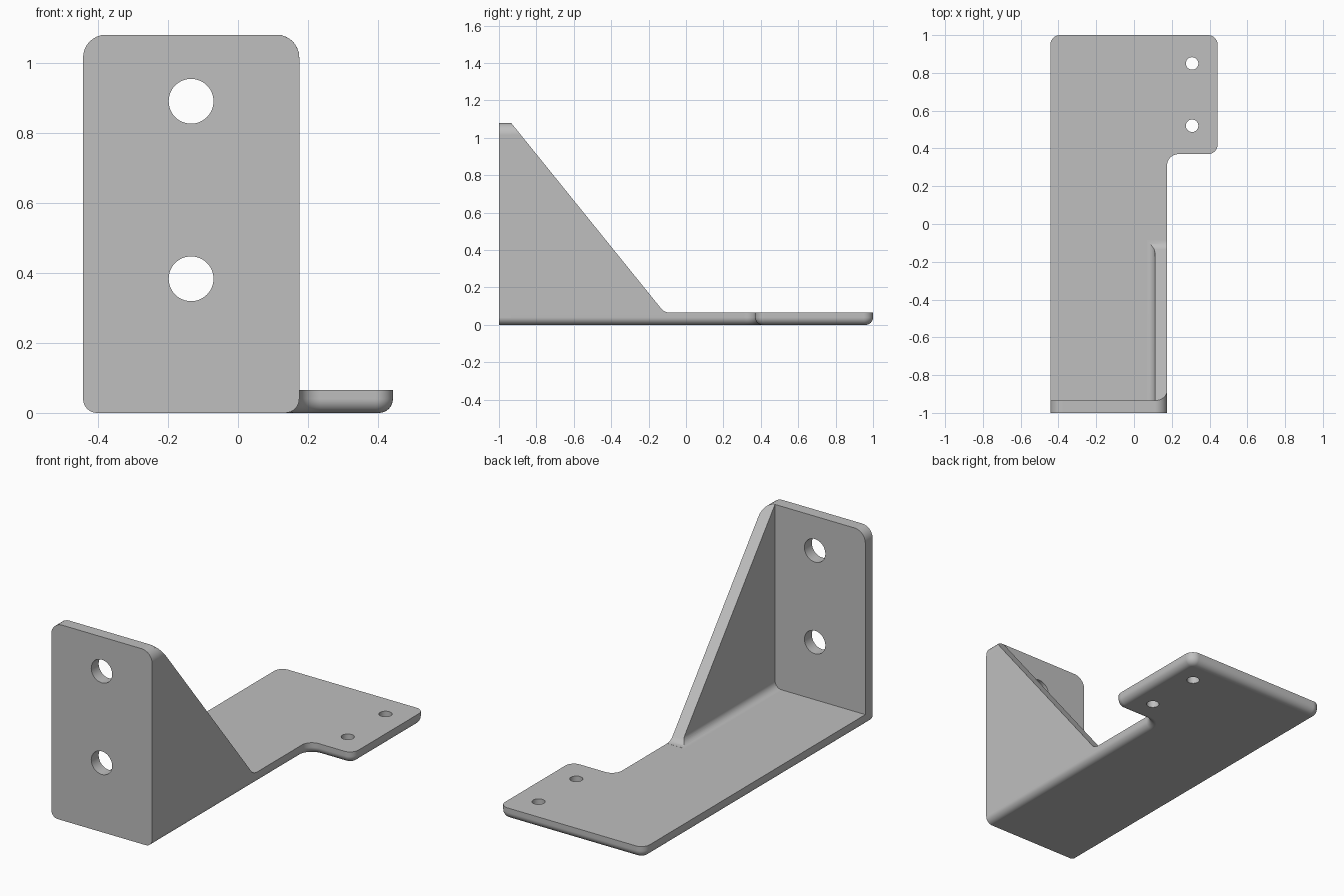
import bpy, bmesh, math
from mathutils import Vector

if "Cube" in bpy.data.objects:
    bpy.data.objects.remove(bpy.data.objects["Cube"])

T = 0.065                     # plate thickness
LEFT, RIGHT, FOOT = -0.4425, 0.175, 0.4425
TOP, INNER = 1.08, -1 + T     # bracket height, inner face of the wall
R = 0.04                      # rounding of the underside

steel = bpy.data.materials.new("grey metal")
steel.diffuse_color = (0.52, 0.52, 0.52, 1)
steel.use_nodes = True
steel.node_tree.nodes["Principled BSDF"].inputs["Base Color"].default_value = steel.diffuse_color


def rounded(corners, n=8):
    """2D outline from (u, v, radius) corners."""
    pts = []
    for i, (u, v, r) in enumerate(corners):
        p = Vector((u, v))
        if r == 0:
            pts.append(p)
            continue
        a = (Vector(corners[i - 1][:2]) - p).normalized()
        b = (Vector(corners[(i + 1) % len(corners)][:2]) - p).normalized()
        half = a.angle(b) / 2
        c = p + (a + b).normalized() * r / math.sin(half)
        s, e = p + a * r / math.tan(half) - c, p + b * r / math.tan(half) - c
        a0 = math.atan2(s.y, s.x)
        turn = (math.atan2(e.y, e.x) - a0 + math.pi) % (2 * math.pi) - math.pi
        for k in range(n + 1):
            t = a0 + turn * k / n
            pts.append(c + r * Vector((math.cos(t), math.sin(t))))
    return pts


def loft(name, rings):
    """Closed solid through rings of 3D points."""
    bm = bmesh.new()
    loops = [[bm.verts.new(p) for p in ring] for ring in rings]
    for lo, hi in zip(loops, loops[1:]):
        for i in range(len(lo)):
            bm.faces.new((lo[i - 1], lo[i], hi[i], hi[i - 1]))
    bm.faces.new(loops[0])
    bm.faces.new(loops[-1])
    bmesh.ops.recalc_face_normals(bm, faces=bm.faces)
    me = bpy.data.meshes.new(name)
    bm.to_mesh(me)
    bm.free()
    ob = bpy.data.objects.new(name, me)
    bpy.context.collection.objects.link(ob)
    me.materials.append(steel)
    return ob


def boolean(ob, cutter, operation):
    mod = ob.modifiers.new("cut", 'BOOLEAN')
    mod.object, mod.operation, mod.solver = cutter, operation, 'EXACT'
    bpy.context.view_layer.objects.active = ob
    bpy.ops.object.modifier_apply(modifier=mod.name)
    bpy.data.objects.remove(cutter)


def drill(ob, location, radius, rotation=(0, 0, 0)):
    bpy.ops.mesh.primitive_cylinder_add(vertices=48, radius=radius, depth=0.4,
                                        location=location, rotation=rotation)
    cutter = bpy.context.object
    cutter.hide_render = True
    cutter.data.materials.append(steel)
    boolean(ob, cutter, 'DIFFERENCE')


def finish(ob):
    ob.data.shade_smooth()
    ob.data.set_sharp_from_angle(angle=math.radians(30))
    ob.modifiers.new("normals", 'WEIGHTED_NORMAL').keep_sharp = True


# Base plate with side foot, its underside rounded by shrinking rings
def base_ring(d, z):
    outline = rounded([(LEFT + d, INNER, 0), (RIGHT - d, INNER, 0),
                       (RIGHT - d, 0.37 + d, 0.06 + d),
                       (FOOT - d, 0.37 + d, 0.05 - d),
                       (FOOT - d, 1 - d, 0.05 - d), (LEFT + d, 1 - d, 0.05 - d)])
    return [(p.x, p.y, z) for p in outline]


angles = [math.pi / 2 * k / 8 for k in range(9)]
base = loft("base_plate", [base_ring(0, T)] + [
    base_ring(R * (1 - math.cos(t)), R * (1 - math.sin(t))) for t in angles])
for y in (0.52, 0.85):
    drill(base, (0.3075, y, 0), 0.033)

# Upright wall plate with two bolt holes
outline = rounded([(LEFT, 0, R), (RIGHT, 0, R), (RIGHT, TOP, T), (LEFT, TOP, T)])
wall = loft("wall_plate", [[(p.x, y, p.y) for p in outline] for y in (-1, INNER)])
for z in (0.383, 0.89):
    drill(wall, (-0.134, -1, z), 0.064, (math.pi / 2, 0, 0))

# Side gusset: filleted cross-section trimmed by the sloping side profile
inside = RIGHT - T
fillet = [(inside - R * (1 - math.sin(t)), T + R * (1 - math.cos(t))) for t in angles]
section = [Vector((inside - R, T))]
section = [Vector((inside - R + R * math.sin(t), T + R - R * math.cos(t))) for t in angles]
section += rounded([(inside, TOP, 0), (RIGHT, TOP, T - 0.0005), (RIGHT, T, 0)])
gusset = loft("gusset", [[(p.x, y, p.y) for p in section] for y in (INNER, 0.2)])
slope = 1.238
side = rounded([(-1.1, 0, 0), (-1.1, TOP + slope * (1.1 + INNER), 0),
                (INNER + (TOP - T) / slope, T + 0.0005, 0.06),
                (-0.085, T + 0.0005, 0), (-0.085, 0, 0)])
trim = loft("gusset_trim", [[(x, p.x, p.y) for p in side] for x in (-0.2, 0.4)])
trim.hide_render = True
boolean(gusset, trim, 'INTERSECT')

for part in (base, wall, gusset):
    finish(part)
